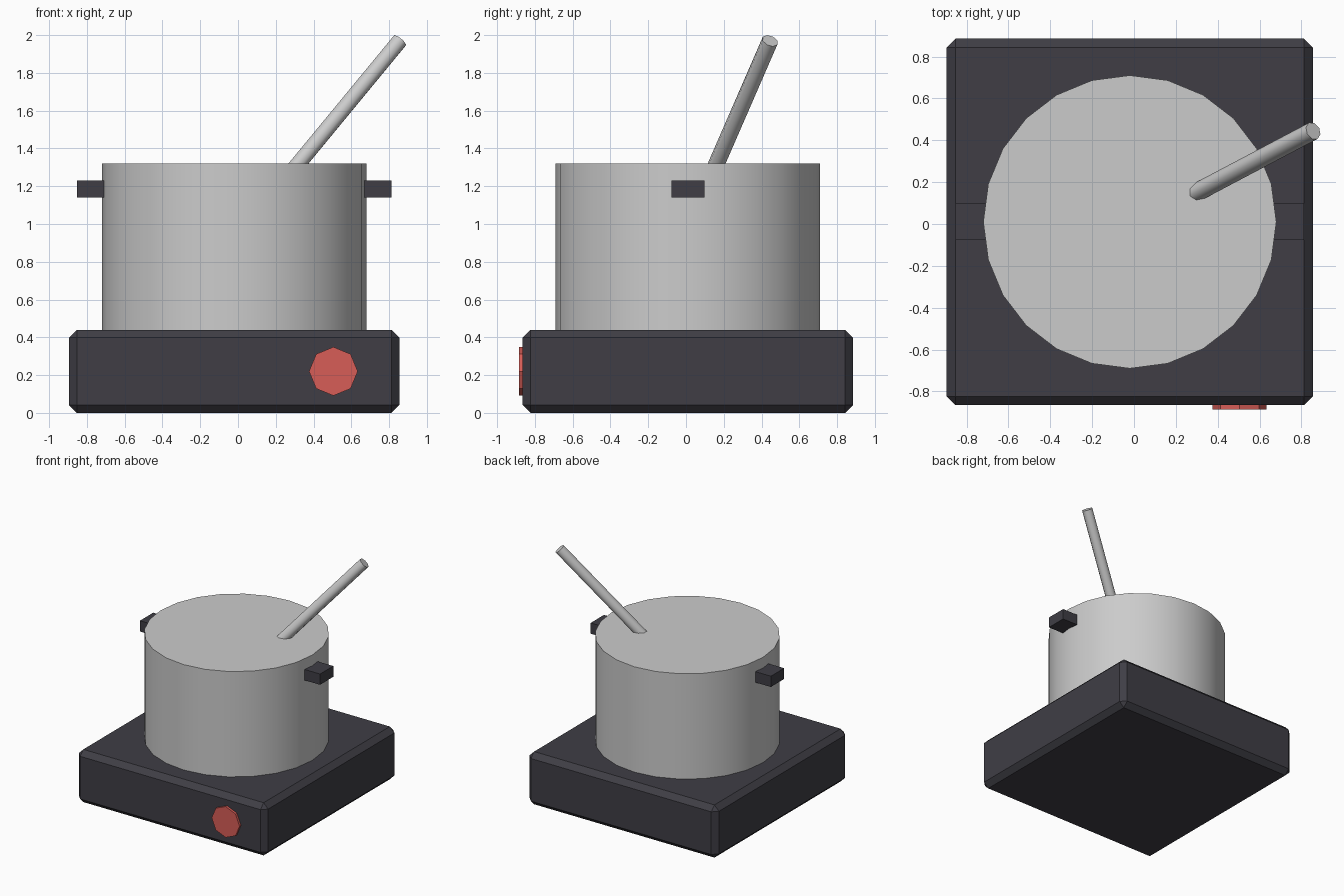
import bpy, math
from mathutils import Vector

if "Cube" in bpy.data.objects:
    bpy.data.objects.remove(bpy.data.objects["Cube"])

CX, CY = -0.02, 0.01  # shared axis of the hob and pot


def material(name, color):
    m = bpy.data.materials.new(name)
    m.diffuse_color = (*color, 1)
    m.use_nodes = True
    m.node_tree.nodes["Principled BSDF"].inputs["Base Color"].default_value = m.diffuse_color
    return m


def box(name, size, loc, mat, bevel=0):
    bpy.ops.mesh.primitive_cube_add(size=1, location=loc)
    o = bpy.context.object
    o.name = name
    o.scale = size
    bpy.ops.object.transform_apply(location=False, rotation=False, scale=True)
    o.data.materials.append(mat)
    if bevel:
        b = o.modifiers.new("chamfer", 'BEVEL')
        b.width, b.segments = bevel, 1
    return o


def rod(name, start, end, radius, sides, mat=None, smooth=0):
    a, b = Vector(start), Vector(end)
    bpy.ops.mesh.primitive_cylinder_add(
        vertices=sides, radius=radius, depth=(b - a).length, location=(a + b) / 2,
        rotation=(b - a).to_track_quat('Z', 'Y').to_euler())
    o = bpy.context.object
    o.name = name
    if mat:
        o.data.materials.append(mat)
    if smooth:
        bpy.ops.object.shade_smooth_by_angle(angle=math.radians(smooth))
    return o


dark = material("dark_plastic", (0.05, 0.048, 0.06))
red = material("red_plastic", (0.68, 0.11, 0.095))

# Chamfered hob base with its control knob
box("hob_base", (1.75, 1.75, 0.44), (CX, CY, 0.22), dark, bevel=0.042)
rod("control_knob", (0.505, -0.80, 0.22), (0.505, -0.885, 0.22), 0.129, 8, red)

# Closed pot
rod("pot", (CX, CY, 0.44), (CX, CY, 1.32), 0.70, 24, smooth=30)

# Side handles, sunk slightly into the pot wall
for side, label in ((-1, "left"), (1, "right")):
    box(label + "_handle", (0.175, 0.175, 0.09), (CX + side * 0.745, CY, 1.185), dark)

# Spoon handle leaning out of the pot
top = Vector((0.856, 0.445, 1.97))
lean = Vector((0.54, 0.285, 0.655)).normalized()
rod("spoon_handle", top - lean * 1.05, top, 0.044, 8, smooth=50)
